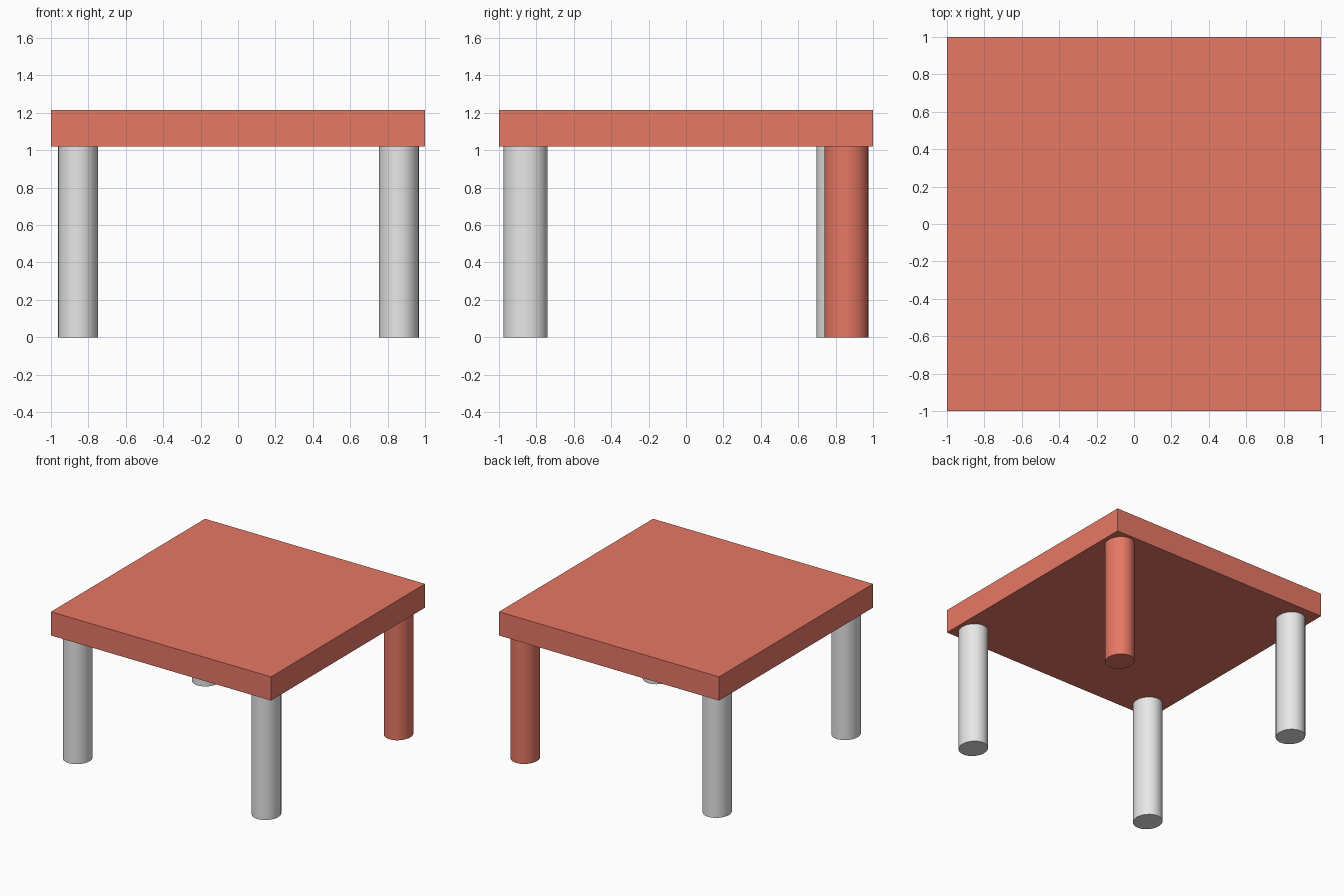
import bpy

cube = bpy.data.objects.get("Cube")
if cube:
    bpy.data.objects.remove(cube, do_unlink=True)


def make_material(name, color):
    mat = bpy.data.materials.new(name)
    mat.use_nodes = True
    mat.diffuse_color = color
    mat.node_tree.nodes["Principled BSDF"].inputs["Base Color"].default_value = color
    return mat


coral = make_material("coral_red", (0.8, 0.188, 0.132, 1))
grey = make_material("light_grey", (0.8, 0.8, 0.8, 1))

LEG_HEIGHT = 1.02
TOP_HEIGHT = 1.215


def finish(name, mat, size):
    obj = bpy.context.object
    obj.name = name
    obj.scale = size
    bpy.ops.object.transform_apply(location=False, rotation=False, scale=True)
    obj.data.materials.append(mat)
    return obj


# Square slab top
bpy.ops.mesh.primitive_cube_add(size=1, location=(0, 0, (LEG_HEIGHT + TOP_HEIGHT) / 2))
finish("table_top", coral, (2, 2, TOP_HEIGHT - LEG_HEIGHT))


# Slightly oval legs, one of them coral
def add_leg(name, x, y, mat):
    bpy.ops.mesh.primitive_cylinder_add(vertices=32, radius=0.5, depth=1,
                                        location=(x, y, LEG_HEIGHT / 2))
    finish(name, mat, (0.214, 0.235, LEG_HEIGHT))
    bpy.ops.object.shade_smooth_by_angle()


add_leg("front_right_leg", -0.855, -0.858, grey)
add_leg("front_left_leg", 0.86, -0.858, grey)
add_leg("back_right_leg", -0.855, 0.815, grey)
add_leg("back_left_leg", 0.86, 0.857, coral)
